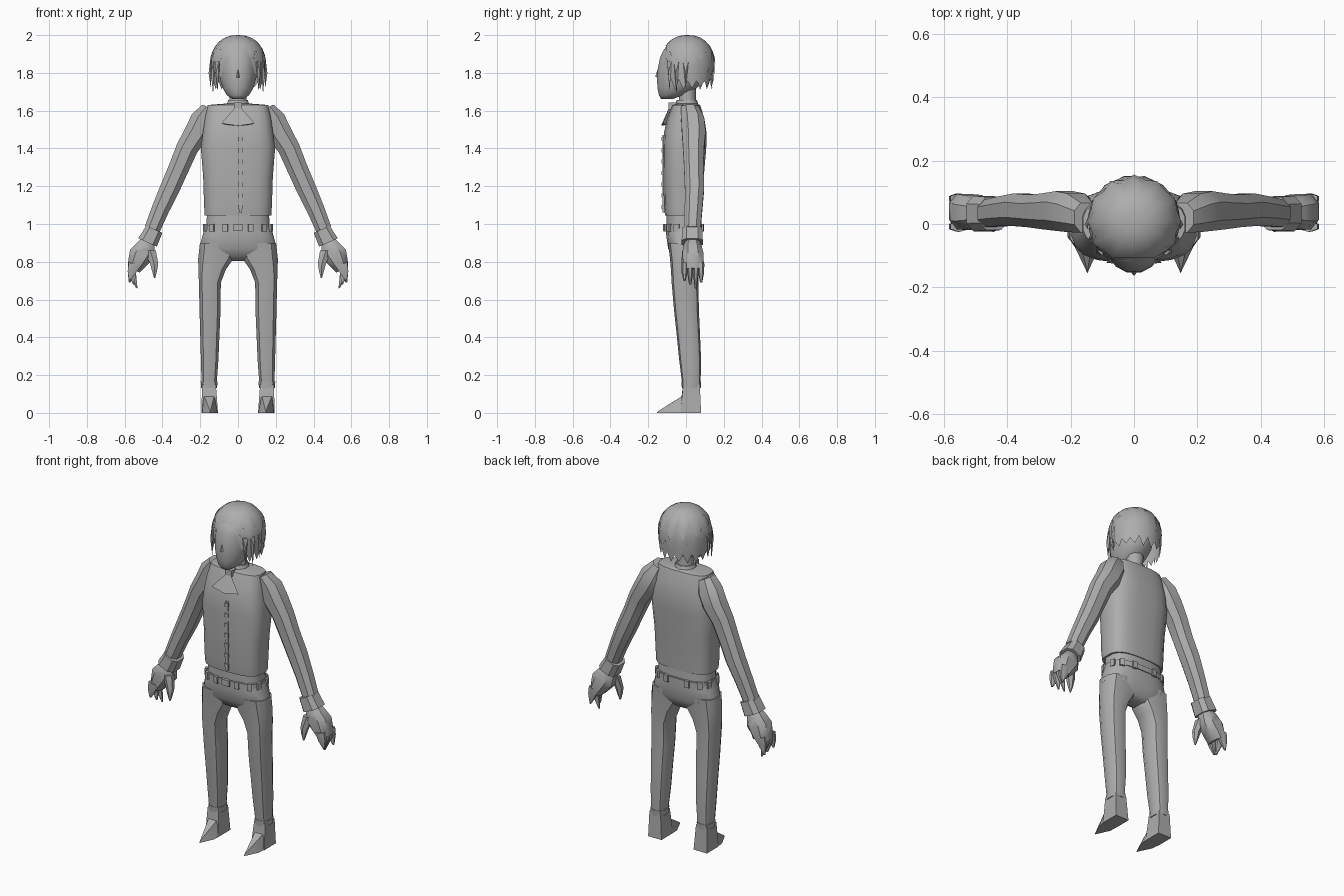
import bpy, bmesh, math, random
from mathutils import Vector

random.seed(4)
grey = bpy.data.materials.new("plain grey")
grey.diffuse_color = (0.42, 0.42, 0.42, 1)


def finish(name, bm, mirror=False, angle=40):
    """Turn a bmesh into a smooth-by-angle object, optionally mirrored in x."""
    bmesh.ops.recalc_face_normals(bm, faces=bm.faces[:])
    me = bpy.data.meshes.new(name)
    bm.to_mesh(me)
    bm.free()
    me.materials.append(grey)
    ob = bpy.data.objects.new(name, me)
    bpy.context.collection.objects.link(ob)
    bpy.ops.object.select_all(action='DESELECT')
    ob.select_set(True)
    bpy.context.view_layer.objects.active = ob
    bpy.ops.object.shade_smooth_by_angle(angle=math.radians(angle))
    if mirror:
        m = ob.modifiers.new("mirror", 'MIRROR')
        m.use_mirror_merge = False
    return ob


def ring_point(ring, a, p, tilt=0):
    """Point on a rounded-square ring (x, z, half width, y front, y back)."""
    x, z, hx, y0, y1 = ring
    c, s = math.cos(a), math.sin(a)
    u = hx * math.copysign(abs(c) ** (2 / p), c)
    v = (y1 - y0) / 2 * math.copysign(abs(s) ** (2 / p), s)
    t = math.radians(tilt)
    return Vector((x + u * math.cos(t), (y0 + y1) / 2 + v, z + u * math.sin(t)))


def loft(name, rings, n=12, p=2.4, tilt=0, mirror=False, angle=40):
    bm = bmesh.new()
    rows = [[bm.verts.new(ring_point(r, 2 * math.pi * (i + .5) / n, p, tilt))
             for i in range(n)] for r in rings]
    for a, b in zip(rows, rows[1:]):
        for i in range(n):
            j = (i + 1) % n
            bm.faces.new((a[i], a[j], b[j], b[i]))
    bm.faces.new(rows[0])
    bm.faces.new(rows[-1])
    return finish(name, bm, mirror, angle)


def hull(name, pts, mirror=False):
    bm = bmesh.new()
    for q in pts:
        bm.verts.new(q)
    bmesh.ops.convex_hull(bm, input=bm.verts[:])
    return finish(name, bm, mirror, 25)


def box(name, c, h, rot=0):
    pts = []
    for i in (-1, 1):
        for j in (-1, 1):
            for k in (-1, 1):
                x, y = i * h[0], j * h[1]
                pts.append((c[0] + x * math.cos(rot) - y * math.sin(rot),
                            c[1] + x * math.sin(rot) + y * math.cos(rot), c[2] + k * h[2]))
    return hull(name, pts)


# Waistcoat, shirt hem and belt
loft("waistcoat", [(0, 1.045, .178, -.112, .085), (0, 1.1, .181, -.118, .088),
                   (0, 1.25, .186, -.12, .095), (0, 1.4, .198, -.122, .108),
                   (0, 1.48, .188, -.118, .11), (0, 1.56, .176, -.1, .098),
                   (0, 1.63, .162, -.072, .075), (0, 1.638, .06, -.045, .06)], n=20, p=3)
loft("shirt_hem", [(0, .96, .172, -.105, .085), (0, 1.06, .166, -.105, .08)], n=16, p=2.8)
belt = (0, .98, .178, -.112, .09)
loft("belt", [belt[:1] + (.966,) + belt[2:], belt[:1] + (.996,) + belt[2:]], n=16, p=2.8)
for i in range(12):
    a = 2 * math.pi * (i + .5) / 12
    q = ring_point(belt, a, 2.8)
    d = ring_point(belt, a + .05, 2.8) - ring_point(belt, a - .05, 2.8)
    box("belt_loop", q, (.014, .007, .02), math.atan2(d.y, d.x))
box("belt_buckle", (0, -.113, .981), (.024, .008, .018))
# Front opening
box("front_placket", (.012, -.12, 1.265), (.008, .005, .205))
for i in range(7):
    box("button", (.012, -.124, 1.09 + i * .06), (.011, .005, .011))

# Trousers
loft("trouser_seat", [(0, 1.0, .172, -.106, .085), (0, .94, .19, -.106, .085),
                      (0, .87, .208, -.096, .08), (0, .825, .17, -.07, .06),
                      (0, .805, .08, -.04, .04)], n=16, p=2.8)
loft("trouser_leg", [(.11, .9, .095, -.095, .075), (.116, .82, .098, -.085, .07),
                     (.137, .76, .076, -.08, .068), (.149, .69, .06, -.076, .066),
                     (.148, .55, .058, -.064, .068), (.149, .42, .053, -.05, .074),
                     (.15, .28, .048, -.036, .08), (.153, .15, .041, -.02, .077)],
     n=10, p=2.8, mirror=True)
loft("trouser_cuff", [(.153, .165, .046, -.024, .08), (.153, .132, .044, -.022, .078)],
     n=10, p=2.8, mirror=True)

# Shoes
hull("shoe_ankle", [(x, y, .15) for x in (.117, .19) for y in (-.015, .073)] +
     [(x, y, 0) for x in (.106, .194) for y in (-.03, .08)] +
     [(.152, -.022, .1)], True)
hull("shoe_toe", [(.106, 0, 0), (.194, 0, 0), (.188, -.07, 0), (.108, -.07, 0), (.147, -.155, 0),
                  (.147, -.15, .008), (.125, -.01, .095), (.182, -.01, .095),
                  (.15, -.075, .055)], True)

# Sleeves and cuffs
loft("sleeve", [(.15, 1.615, .045, -.03, .07), (.182, 1.555, .072, -.03, .1),
                (.22, 1.48, .07, -.026, .108), (.27, 1.4, .062, -.02, .1),
                (.312, 1.3, .058, -.014, .096), (.36, 1.19, .056, -.01, .1),
                (.41, 1.08, .05, -.01, .09), (.455, .97, .045, -.012, .08)],
     n=8, p=2.3, tilt=24, mirror=True)
loft("sleeve_cuff", [(.443, .972, .049, -.022, .088), (.479, .902, .057, -.026, .092)],
     n=8, p=3, tilt=24, mirror=True)

# Hands
loft("palm", [(.475, .915, .038, .0, .07), (.49, .88, .055, -.016, .085),
              (.51, .84, .07, -.022, .095), (.535, .79, .052, -.02, .098),
              (.552, .755, .036, -.015, .095)], n=8, p=2.5, tilt=20, mirror=True)
for y, tx, tz in ((-.008, .572, .7), (.022, .552, .68), (.052, .536, .66), (.08, .574, .69)):
    loft("finger", [(.55, .79, .034, y - .017, y + .017), (.562, .745, .026, y - .016, y + .016),
                    (tx, tz, .005, y - .006, y + .006)], n=6, p=2, tilt=12, mirror=True)
loft("thumb", [(.465, .86, .035, -.02, .04), (.444, .79, .025, -.025, .015),
               (.442, .755, .016, -.025, .008), (.441, .715, .004, -.015, -.005)],
     n=6, p=2, mirror=True)

# Neck, collar and cravat
loft("neck", [(0, 1.6, .056, -.045, .06), (0, 1.66, .047, -.038, .052),
              (0, 1.76, .05, -.04, .055)], n=10, p=2)
loft("collar", [(0, 1.625, .066, -.06, .068), (0, 1.656, .054, -.05, .058)], n=10, p=2)
box("cravat_knot", (0, -.07, 1.625), (.022, .022, .018))
hull("cravat", [(.012, -.088, 1.62), (-.012, -.088, 1.62), (.088, -.122, 1.533),
                (-.088, -.122, 1.533), (0, -.132, 1.52), (.06, -.1, 1.525),
                (-.06, -.1, 1.525), (0, -.075, 1.61)])

# Head
loft("head", [(0, 1.662, .03, -.132, -.07), (0, 1.682, .06, -.145, -.01),
              (0, 1.72, .083, -.153, .06), (0, 1.77, .098, -.156, .1),
              (0, 1.82, .104, -.152, .115), (0, 1.88, .106, -.14, .12),
              (0, 1.925, .098, -.118, .115), (0, 1.955, .07, -.07, .09)], n=16, p=2.1, angle=60)
hull("nose", [(0, -.15, 1.82), (.012, -.15, 1.775), (-.012, -.15, 1.775), (0, -.163, 1.78)])


# Hair: layered caps with jagged lower edges
def hair(name, grow, side_z, front_z, n, jag):
    bm = bmesh.new()
    top = bm.verts.new((0, .005, 1.992 + grow))
    cols = []
    for i in range(n):
        a = 2 * math.pi * i / n                      # 0 is the face side
        f = min(a, 2 * math.pi - a)
        k = min(1, max(0, (f - .3) / .6))
        rim = front_z + (side_z - front_z) * k
        rim += (jag * random.uniform(.6, 1.1) if i % 2 else -jag * random.uniform(.3, 1)) * k
        smax = math.pi / 2 + (1.84 - rim) / .155
        if rim > 1.84:
            smax = math.acos((rim - 1.84) / .155)
        col = []
        for j in range(1, 8):
            s = smax * j / 7
            r = math.sin(min(s, math.pi / 2)) ** .85
            z = 1.84 + (.152 + grow) * (math.cos(s) if s < math.pi / 2 else math.pi / 2 - s)
            if s > math.pi / 2:
                r -= .06 * (s - math.pi / 2)
            g = grow + (.003 if i % 2 else 0)
            col.append(bm.verts.new(((.142 + g) * r * math.sin(a),
                                     .009 - (.139 + g) * r * math.cos(a), z)))
        cols.append(col)
    for i in range(n):
        a, b = cols[i], cols[(i + 1) % n]
        bm.faces.new((top, a[0], b[0]))
        for j in range(6):
            bm.faces.new((a[j], a[j + 1], b[j + 1], b[j]))
    return finish(name, bm, angle=35)


hair("hair_lower", 0, 1.735, 1.915, 36, .03)
hair("hair_middle", .004, 1.8, 1.925, 28, .04)
hair("hair_upper", .008, 1.88, 1.94, 24, .035)
# Loose side locks framing the face
for a, b, tip in ((.75, .95, 1.7), (1.05, 1.25, 1.685), (1.4, 1.6, 1.72)):
    def on(t, z, r):
        return (r * math.sin(t), .009 - r * math.cos(t), z)
    hull("side_lock", [on(a, 1.86, .148), on(b, 1.86, .148), on(a, 1.86, .138),
                       on((a + b) / 2, 1.8, .156), on((a + b) / 2, tip, .145)], True)
